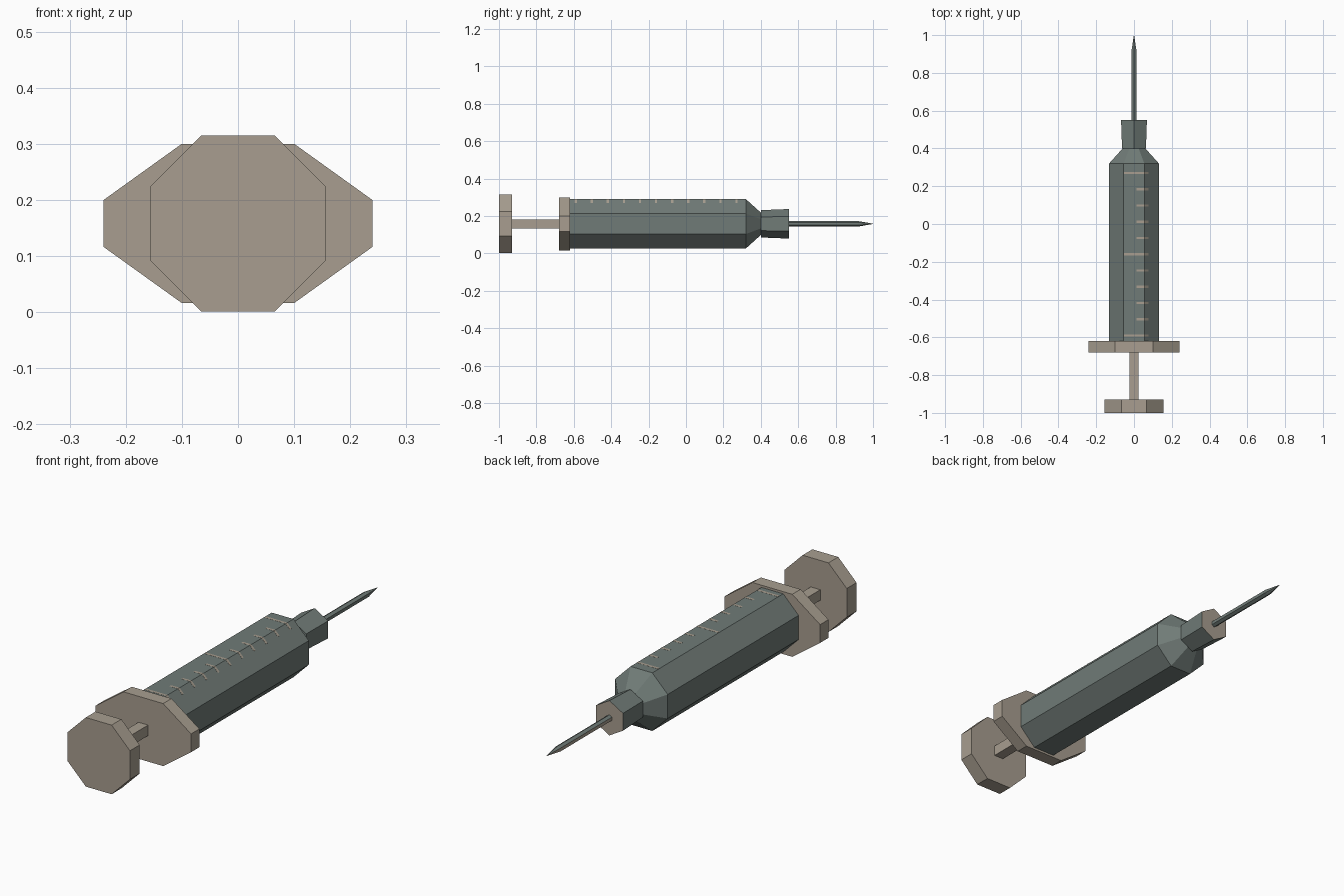
import bpy, bmesh, math

if "Cube" in bpy.data.objects:
    bpy.data.objects.remove(bpy.data.objects["Cube"])

CZ = 0.158  # height of the long axis


def material(name, srgb):
    m = bpy.data.materials.new(name)
    lin = [((c / 255 + 0.055) / 1.055) ** 2.4 for c in srgb]
    m.diffuse_color = (*lin, 1)
    m.use_nodes = True
    m.node_tree.nodes["Principled BSDF"].inputs["Base Color"].default_value = m.diffuse_color
    return m


BEIGE = material("warm beige", (168, 158, 144))
GREEN = material("grey green", (112, 123, 119))


def loft(name, rings, mats):
    """Skin closed (x, z) outlines placed along y; rings = [(y, outline), ...]"""
    bm = bmesh.new()
    loops = [[bm.verts.new((x, y, z + CZ)) for x, z in pts] for y, pts in rings]
    for a, b in zip(loops, loops[1:]):
        n = len(a)
        for i in range(n):
            j = (i + 1) % n
            bm.faces.new((a[i], a[j], b[j], b[i]))
    bm.faces.new(loops[0])
    bm.faces.new(loops[-1])
    bmesh.ops.recalc_face_normals(bm, faces=bm.faces)
    me = bpy.data.meshes.new(name)
    bm.to_mesh(me)
    bm.free()
    for m in mats:
        me.materials.append(m)
    ob = bpy.data.objects.new(name, me)
    bpy.context.collection.objects.link(ob)
    return ob


def ngon(n, r, turn):
    return [(r * math.cos(turn + 2 * math.pi * i / n),
             r * math.sin(turn + 2 * math.pi * i / n)) for i in range(n)]


def octagon(apothem):
    return ngon(8, apothem / math.cos(math.pi / 8), math.pi / 8)


def hexagon(r):
    return ngon(6, r, math.pi / 2)


# plunger: thumb disc and square rod
disc = octagon(0.157)
loft("thumb_disc", [(-1.0, disc), (-0.93, disc)], [BEIGE])
rod = ngon(4, 0.024 * math.sqrt(2), math.pi / 4)
loft("plunger_rod", [(-0.93, rod), (-0.68, rod)], [BEIGE])

# finger flange
half = [(0.24, -0.0415), (0.24, 0.0415), (0.10, 0.142)]
flange = half + [(-0.10, 0.142)] + [(-x, -z) for x, z in half] + [(0.10, -0.142)]
loft("finger_flange", [(-0.68, flange), (-0.62, flange)], [BEIGE])

# barrel with tapered shoulder
loft("barrel", [(-0.62, octagon(0.132)), (0.32, octagon(0.132)),
                (0.40, octagon(0.06))], [GREEN])

# needle hub, end face beige
hub = loft("needle_hub", [(0.40, hexagon(0.073)), (0.55, hexagon(0.079))], [GREEN, BEIGE])
for p in hub.data.polygons:
    p.material_index = int(p.normal.y > 0.9)

# needle, beige along the -x side
needle = loft("needle", [(0.55, hexagon(0.0148)), (0.92, hexagon(0.0148)),
                         (1.0, hexagon(0.0008))], [GREEN, BEIGE])
for p in needle.data.polygons:
    p.material_index = int(p.normal.x < -0.9)

# graduation marks: thin strips on the top of the barrel
for i in range(11):
    y = 0.27 - 0.086 * i
    left = -0.052 if i % 5 == 0 else 0.012
    t = 0.1325
    strip = [(left, t - 0.003), (0.054, t - 0.003), (0.075, t - 0.023),
             (0.076, t - 0.021), (0.055, t), (left, t)]
    loft("graduation_mark", [(y - 0.006, strip), (y + 0.006, strip)], [BEIGE])
